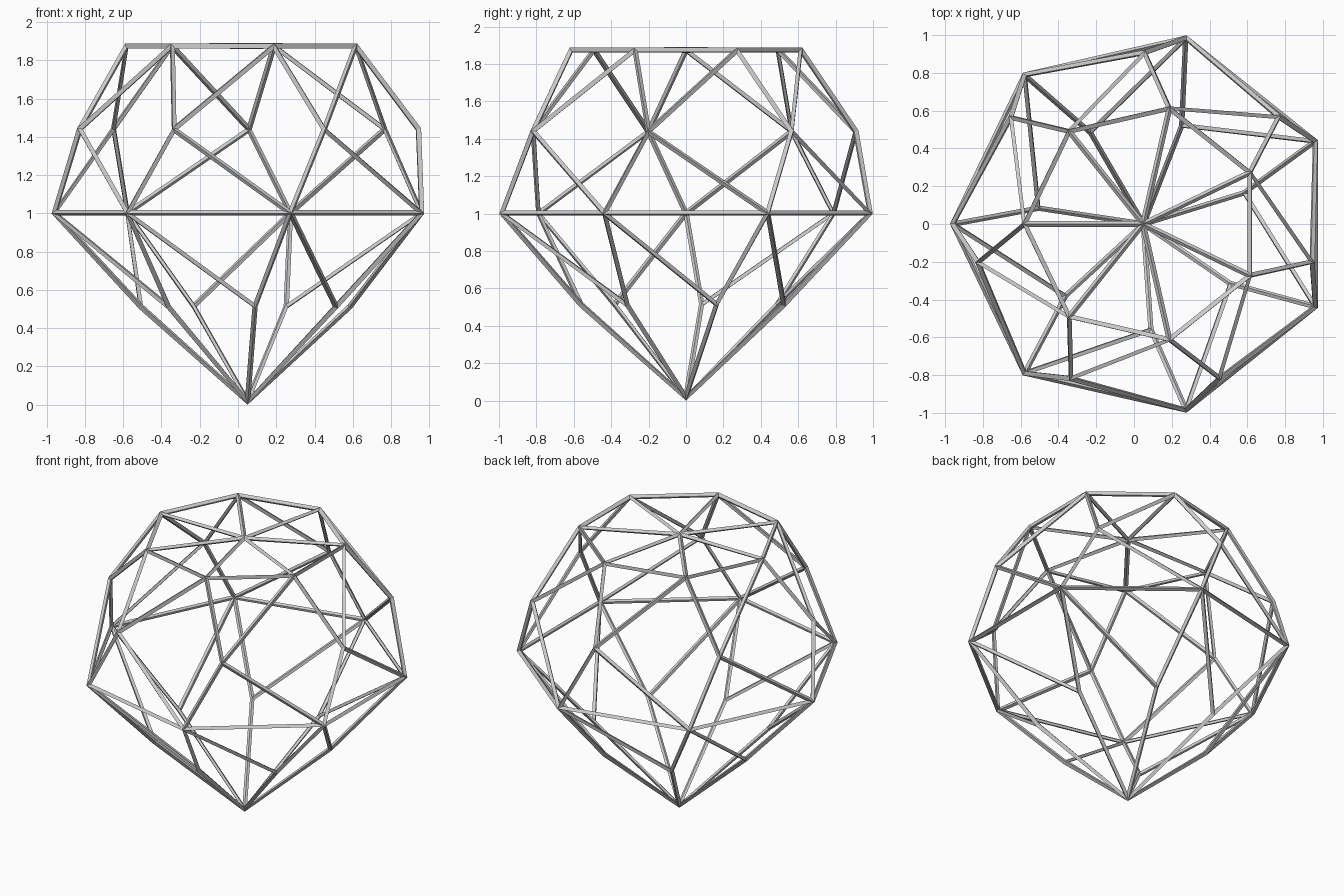
import bpy, bmesh
from math import sin, cos, radians, pi

if "Cube" in bpy.data.objects:
    bpy.data.objects.remove(bpy.data.objects["Cube"])

N = 7
STEP = 2 * pi / N
bm = bmesh.new()


def ring(cx, radius, z, start_deg):
    a = radians(start_deg)
    return [bm.verts.new((cx + radius * cos(a + i * STEP), radius * sin(a + i * STEP), z))
            for i in range(N)]


# Rings of gem corners; crown and pavilion rings sit between girdle corners i and i+1
girdle = ring(0.05, 1.01, 1.002, 180)
table = ring(0.048, 0.63, 1.875, 180)
crown = ring(0.058, 0.908, 1.44, 180 + 12.86)
pavilion = ring(0.048, 0.562, 0.513, 180 + 42.86)
apex = bm.verts.new((0.05, 0, 0.015))
centre = bm.verts.new((0.048, 0, 1.875))

# Facets
for i in range(N):
    j, p = (i + 1) % N, i - 1
    for f in ((centre, table[i], table[j]),                   # table fan
              (table[j], table[i], crown[i]),                 # star facet
              (table[i], crown[p], girdle[i], crown[i]),      # kite facet
              (crown[i], girdle[i], girdle[j]),               # upper girdle facet
              (girdle[j], girdle[i], pavilion[i]),            # lower girdle facet
              (girdle[i], pavilion[p], apex, pavilion[i])):   # pavilion kite
        bm.faces.new(f)
bmesh.ops.recalc_face_normals(bm, faces=bm.faces)

mesh = bpy.data.meshes.new("gem_wire_frame")
bm.to_mesh(mesh)
bm.free()
gem = bpy.data.objects.new("gem_wire_frame", mesh)
bpy.context.collection.objects.link(gem)

# Facet edges become thin struts
wire = gem.modifiers.new("struts", 'WIREFRAME')
wire.thickness = 0.03
wire.use_even_offset = True
wire.use_replace = True
